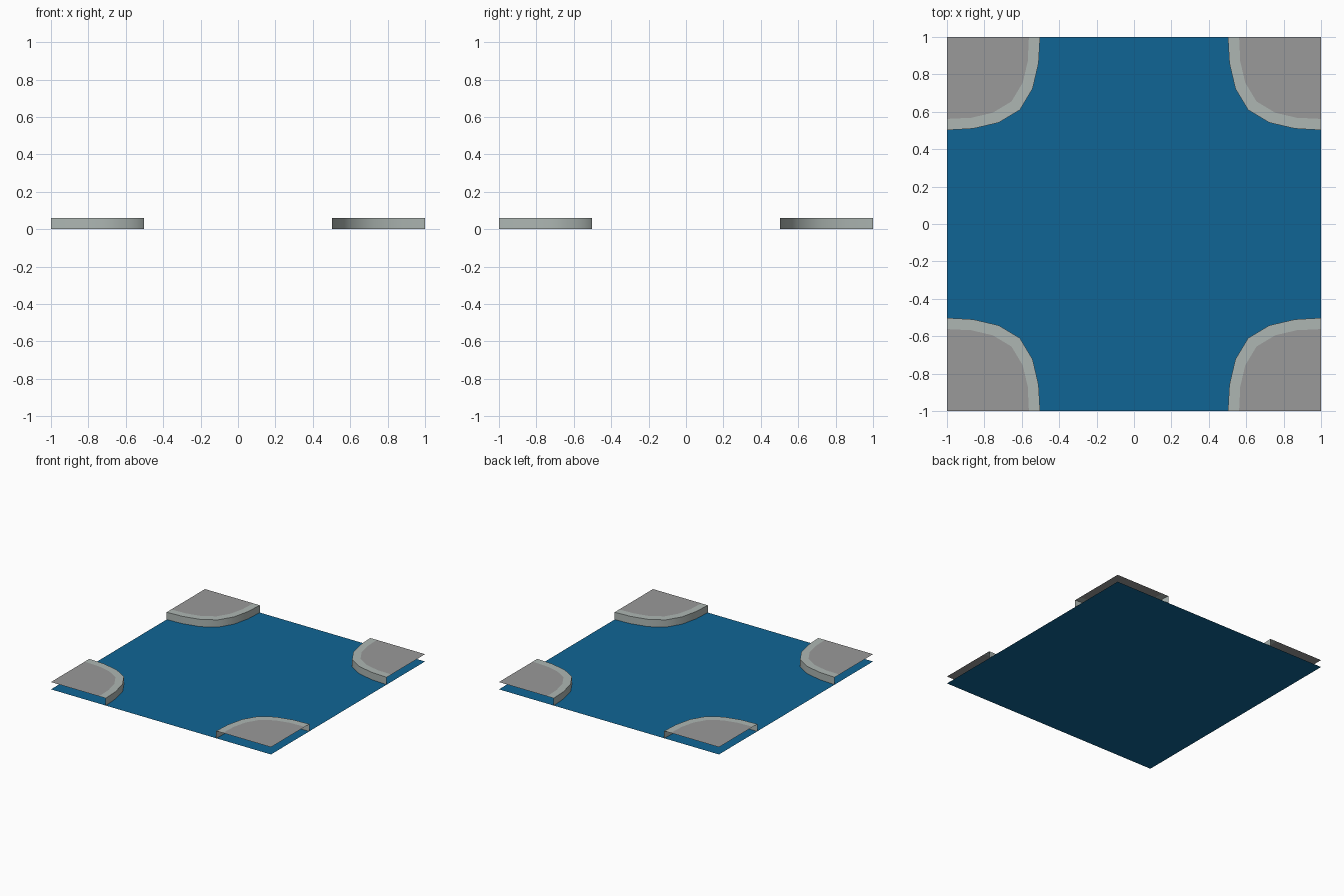
import bpy, math

if "Cube" in bpy.data.objects:
    bpy.data.objects.remove(bpy.data.objects["Cube"])

TOP = 0.06
# Rounded corner outlines for the +x +y quarter (half curve, reflected on the diagonal)
def corner_curve(half):
    return half + [(y, x) for x, y in reversed(half[:-1])]

outer = corner_curve([(0.502, 1), (0.51, 0.86), (0.542, 0.723), (0.61, 0.61)])
inner = corner_curve([(0.562, 1), (0.568, 0.87), (0.595, 0.755), (0.655, 0.655)])

def material(name, rgb):
    mat = bpy.data.materials.new(name)
    mat.diffuse_color = (*rgb, 1)
    mat.use_nodes = True
    mat.node_tree.nodes["Principled BSDF"].inputs["Base Color"].default_value = mat.diffuse_color
    return mat

def add_mesh(name, verts, faces, mat, mirrored=True):
    mesh = bpy.data.meshes.new(name)
    mesh.from_pydata(verts, [], faces)
    mesh.materials.append(mat)
    obj = bpy.data.objects.new(name, mesh)
    bpy.context.collection.objects.link(obj)
    if mirrored:
        # Repeat the corner in all four quarters
        mod = obj.modifiers.new("four_corners", 'MIRROR')
        mod.use_axis = (True, True, False)
        mod.use_mirror_merge = False
    return obj

road_mat = material("blue", (0.005, 0.13, 0.30))
curb_mat = material("light_grey", (0.42, 0.47, 0.45))
pave_mat = material("mid_grey", (0.32, 0.32, 0.32))

# Flat ground sheet
add_mesh("ground_sheet", [(-1, -1, 0), (1, -1, 0), (1, 1, 0), (-1, 1, 0)],
         [(0, 1, 2, 3)], road_mat, mirrored=False)

# Curb: curved wall plus flat rim, open at the tile edges
n = len(outer)
verts = ([(x, y, 0) for x, y in outer] + [(x, y, TOP) for x, y in outer]
         + [(x, y, TOP) for x, y in inner])
faces = [(r * n + i + 1, r * n + i, (r + 1) * n + i, (r + 1) * n + i + 1)
         for r in range(2) for i in range(n - 1)]
faces = [tuple(reversed(f)) for f in faces]
curb = add_mesh("corner_curb", verts, faces, curb_mat)
bpy.context.view_layer.objects.active = curb
curb.select_set(True)
bpy.ops.object.shade_smooth_by_angle(angle=math.radians(35))

# Pavement slab surface filling each corner
verts = [(x, y, TOP) for x, y in inner] + [(1, 1, TOP)]
add_mesh("corner_pavement", verts, [tuple(range(n + 1))], pave_mat)
